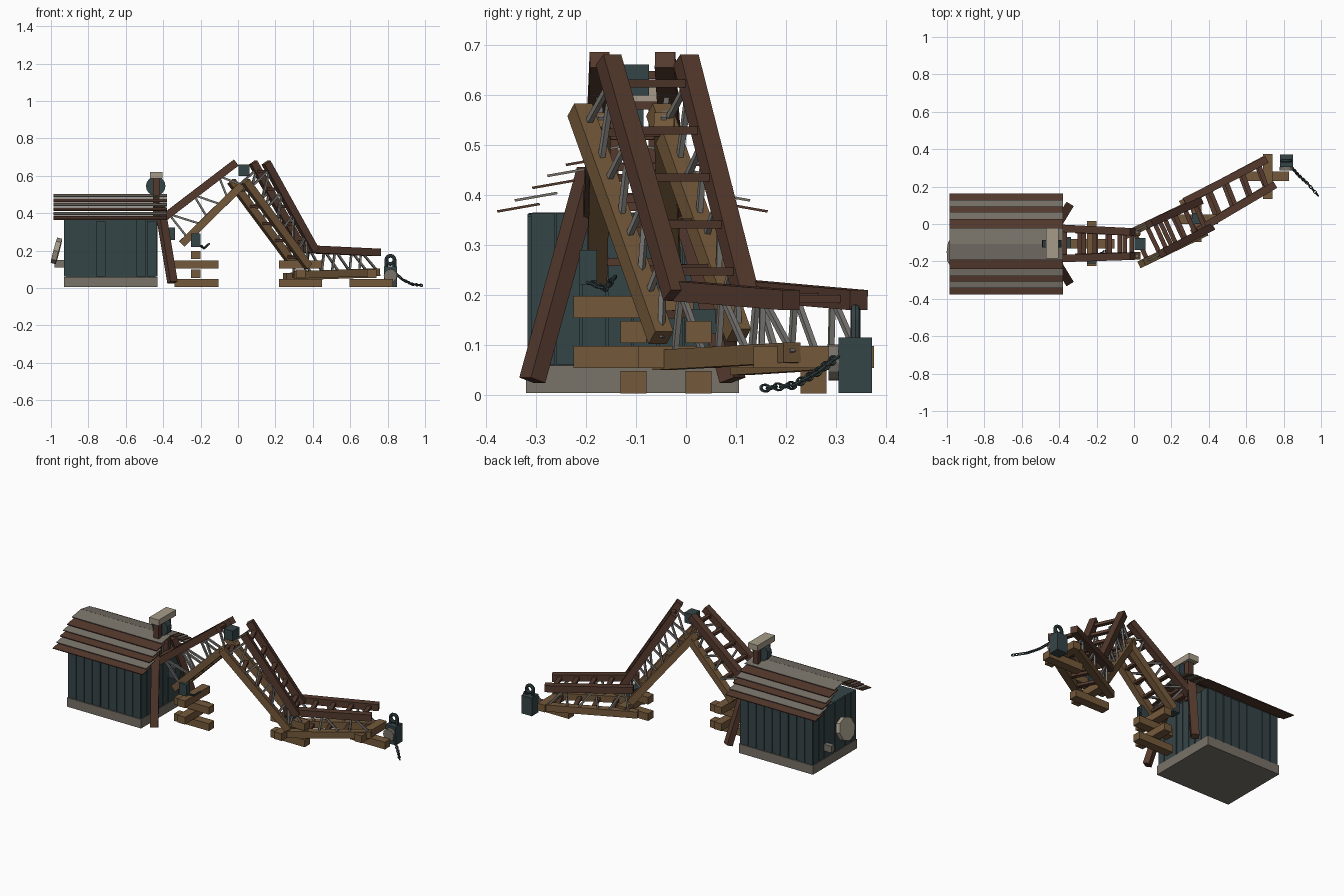
import bpy, math, random
from mathutils import Vector, Matrix

random.seed(4)
if "Cube" in bpy.data.objects:
    bpy.data.objects.remove(bpy.data.objects["Cube"])


def material(name, rgb):
    m = bpy.data.materials.new(name)
    m.use_nodes = True
    m.diffuse_color = (*rgb, 1)
    m.node_tree.nodes["Principled BSDF"].inputs["Base Color"].default_value = (*rgb, 1)
    return m


TEAL = material("dark teal paint", (0.036, 0.058, 0.062))
BROWN = material("dark brown wood", (0.09, 0.042, 0.027))
TAN = material("tan wood", (0.175, 0.1, 0.043))
GREY = material("weathered grey", (0.19, 0.17, 0.14))
BEIGE = material("pale beige", (0.38, 0.33, 0.25))
STEEL = material("strut grey", (0.2, 0.19, 0.175))


def finish(name, mat, matrix):
    o = bpy.context.object
    o.name = name
    o.matrix_world = matrix
    o.data.materials.append(mat)
    return o


def frame(p, q):
    """Matrix at the midpoint of p-q with local x along the segment."""
    p, q = Vector(p), Vector(q)
    d = (q - p).normalized()
    side = Vector((0, 0, 1)).cross(d)
    side = side.normalized() if side.length > 1e-3 else Vector((0, 1, 0))
    m = Matrix((d, side, d.cross(side))).transposed().to_4x4()
    m.translation = (p + q) / 2
    return m, (q - p).length


def beam(name, p, q, w, h, mat):
    m, length = frame(p, q)
    bpy.ops.mesh.primitive_cube_add(size=1)
    return finish(name, mat, m @ Matrix.Diagonal((length, w, h, 1)))


def box(name, centre, size, mat):
    bpy.ops.mesh.primitive_cube_add(size=1)
    return finish(name, mat, Matrix.Translation(centre) @ Matrix.Diagonal((*size, 1)))


def disc(name, p, q, radius, sides, mat):
    m, length = frame(p, q)
    bpy.ops.mesh.primitive_cylinder_add(radius=radius, depth=length, vertices=sides)
    return finish(name, mat, m @ Matrix.Rotation(math.pi / 2, 4, 'Y'))


def chain(name, points, count, size):
    """Interlocking links spread along a polyline."""
    pts = [Vector(p) for p in points]
    steps = len(pts) - 1
    for i in range(count):
        t = i / count * steps
        k = int(t)
        a = pts[k].lerp(pts[k + 1], t - k)
        m, _ = frame(a, a + (pts[k + 1] - pts[k]))
        m.translation = a
        bpy.ops.mesh.primitive_torus_add(major_radius=size, minor_radius=size * 0.35,
                                         major_segments=10, minor_segments=5)
        roll = Matrix.Rotation(math.pi / 2 * (i % 2) + 0.3, 4, 'X')
        finish(name, TEAL, m @ roll @ Matrix.Diagonal((1.2, 0.75, 1, 1)))


def track(name, top, low, rungs, bays):
    """Two brown rails over two tan rails, with rungs and zigzag struts."""
    for (a, b), (c, d) in zip(top, low):
        beam(name + "_upper_rail", a, b, 0.04, 0.04, BROWN)
        beam(name + "_lower_rail", c, d, 0.04, 0.04, TAN)
        a, b, c, d = map(Vector, (a, b, c, d))
        for i in range(bays):
            t, u = (i + 0.3) / bays, (i + 1.0) / bays
            beam(name + "_strut", c.lerp(d, t), a.lerp(b, t), 0.011, 0.011, STEEL)
            beam(name + "_brace", a.lerp(b, t), c.lerp(d, u), 0.011, 0.011, STEEL)
    for pair, mat in ((top, BROWN), (low, BROWN)):
        (a, b), (c, d) = [[Vector(v) for v in rail] for rail in pair]
        for i in range(rungs):
            t = (i + 0.5) / rungs
            beam(name + "_rung", a.lerp(b, t), c.lerp(d, t), 0.024, 0.016, mat)


def crib(x, y, layers, x0, x1):
    """Stack of timbers laid crosswise."""
    for i in range(layers):
        z = 0.026 + 0.05 * i
        if i % 2:
            beam("crib_cross_timber", (x, y - 0.12, z), (x, y + 0.12, z), 0.05, 0.044, TAN)
        else:
            beam("crib_long_timber", (x0, y, z), (x1, y, z), 0.052, 0.044, TAN)


# Shack: plinth, core and separate wall boards
MID = -0.107
box("plinth", (-0.68, MID, 0.032), (0.5, 0.425, 0.055), GREY)
box("shack_core", (-0.68, MID, 0.212), (0.48, 0.4, 0.305), TEAL)
for side in (-1, 1):
    for i in range(9):
        w = 0.49 / 9
        top = 0.364 - random.random() * 0.008
        box("side_board", (-0.925 + w * (i + 0.5), MID + side * 0.203, (top + 0.06) / 2),
            (w - 0.004, 0.008 + random.random() * 0.005, top - 0.06), TEAL)
    for i in range(8):
        w = 0.41 / 8
        box("end_board", (-0.68 + side * 0.243, MID - 0.205 + w * (i + 0.5), 0.212),
            (0.008 + random.random() * 0.005, w - 0.004, 0.304), TEAL)
    # Triangular gable steps kept under the roof
    # Roof boards overlapping like shingles
    for i, (edge, z) in enumerate(((0.27, 0.367), (0.235, 0.389), (0.2, 0.414),
                                   (0.17, 0.438), (0.133, 0.46), (0.085, 0.486))):
        p = Vector((-0.683, MID + side * edge, z))
        q = Vector((-0.683, MID + side * (edge - 0.085), z + 0.015))
        o = beam("roof_board", p, q, 0.605, 0.005, GREY if i % 2 else BROWN)

# Pulley tower at the open end
for y in (-0.15, -0.06):
    box("tower_post", (-0.437, y, 0.47), (0.036, 0.03, 0.235), BROWN)
box("tower_cap", (-0.437, -0.103, 0.603), (0.065, 0.165, 0.036), BEIGE)
disc("pulley_wheel", (-0.44, -0.125, 0.545), (-0.44, -0.085, 0.545), 0.052, 16, TEAL)

# Tilted octagonal plate and small fitting on the far end
disc("octagon_plate", (-0.957, -0.15, 0.195), (-0.984, -0.149, 0.202), 0.07, 8, BEIGE)
box("end_fitting", (-0.955, -0.015, 0.13), (0.05, 0.03, 0.04), GREY)

# Splayed legs where the track leaves the shack
for side in (-1, 1):
    beam("splayed_leg", (-0.35, MID + side * 0.2, 0.03), (-0.42, MID + side * 0.085, 0.45),
         0.045, 0.035, BROWN)
beam("leg_tie", (-0.41, -0.2, 0.38), (-0.41, -0.01, 0.38), 0.03, 0.025, BROWN)

# Rising track
track("rising",
      [((-0.41, y0, 0.365), (-0.01, y1, 0.67)) for y0, y1 in ((-0.185, -0.172), (-0.022, -0.042))],
      [((-0.3, y0, 0.235), (0.02, y1, 0.55)) for y0, y1 in ((-0.178, -0.17), (-0.03, -0.044))],
      5, 3)

# Falling track, turned off to one side
track("falling",
      [((0.15, -0.155, 0.67), (0.41, -0.02, 0.2)), ((0.08, 0.0, 0.67), (0.35, 0.12, 0.2))],
      [((0.04, -0.212, 0.57), (0.375, -0.05, 0.115)), ((-0.035, -0.055, 0.57), (0.3, 0.105, 0.12))],
      5, 4)

# Flat run at the bottom
track("flat",
      [((0.34, -0.035, 0.21), (0.755, 0.21, 0.19)), ((0.27, 0.12, 0.21), (0.71, 0.345, 0.19))],
      [((0.31, -0.05, 0.07), (0.75, 0.212, 0.085)), ((0.25, 0.105, 0.06), (0.7, 0.345, 0.075))],
      5, 3)

# Timber cribs under the track
crib(-0.225, -0.105, 4, -0.34, -0.105)
crib(0.335, 0.025, 3, 0.22, 0.45)
crib(0.715, 0.255, 2, 0.595, 0.83)

# Joint boxes
box("top_joint_box", (0.033, -0.107, 0.63), (0.058, 0.066, 0.062), TEAL)
box("low_joint_box", (0.338, 0.03, 0.147), (0.058, 0.06, 0.05), TEAL)
box("shack_joint_box", (-0.358, -0.1, 0.29), (0.045, 0.06, 0.065), TEAL)
box("hanging_box", (-0.225, -0.195, 0.255), (0.05, 0.035, 0.07), TEAL)
chain("short_chain", ((-0.2, -0.19, 0.225), (-0.18, -0.16, 0.213), (-0.15, -0.14, 0.24)), 7, 0.008)

# Padlock with shackle, round plate and chain
box("padlock_body", (0.815, 0.338, 0.06), (0.07, 0.066, 0.11), TEAL)
for x in (0.793, 0.837):
    disc("shackle_leg", (x, 0.338, 0.105), (x, 0.338, 0.15), 0.01, 8, TEAL)
bpy.ops.mesh.primitive_torus_add(major_radius=0.022, minor_radius=0.01,
                                 major_segments=16, minor_segments=8)
finish("shackle_bow", TEAL, Matrix.Translation((0.815, 0.338, 0.15)) @ Matrix.Rotation(math.pi / 2, 4, 'X'))
disc("padlock_plate", (0.815, 0.306, 0.065), (0.815, 0.285, 0.065), 0.036, 12, GREY)
chain("long_chain", ((0.845, 0.3, 0.075), (0.88, 0.26, 0.045), (0.93, 0.215, 0.02),
                     (0.99, 0.145, 0.013)), 16, 0.0095)
